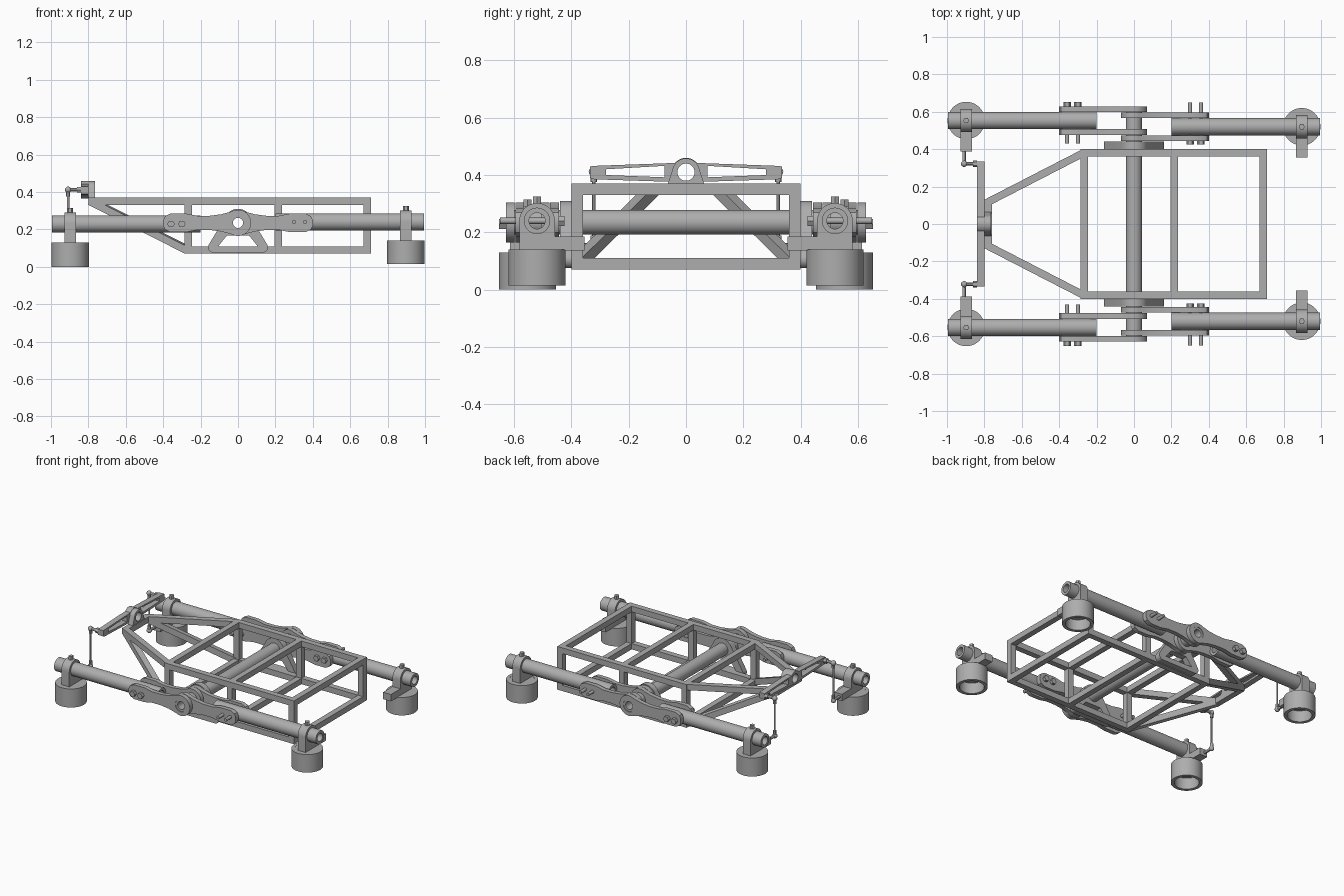
import bpy, bmesh, math
from mathutils import Matrix, Vector

if "Cube" in bpy.data.objects:
    bpy.data.objects.remove(bpy.data.objects["Cube"])

grey = bpy.data.materials.new("plain_grey")
grey.use_nodes = True
grey.diffuse_color = (0.42, 0.42, 0.42, 1)
grey.node_tree.nodes["Principled BSDF"].inputs["Base Color"].default_value = (0.42, 0.42, 0.42, 1)
parts = []


def add(name, mesh):
    ob = bpy.data.objects.new(name, mesh)
    mesh.materials.clear()
    mesh.materials.append(grey)
    bpy.context.collection.objects.link(ob)
    parts.append(ob)
    return ob


def arc(r, a=0, b=360, n=32, cx=0, cy=0):
    """Points on an arc in degrees; a full circle leaves out the repeated end."""
    steps = n if b - a == 360 else n + 1
    angles = [math.radians(a + (b - a) * i / n) for i in range(steps)]
    return [(cx + r * math.cos(t), cy + r * math.sin(t)) for t in angles]


BASES = {"x": ((0, 1, 0), (0, 0, 1), (1, 0, 0)),
         "y": ((1, 0, 0), (0, 0, 1), (0, -1, 0)),
         "z": ((1, 0, 0), (0, 1, 0), (0, 0, 1))}


def prism(name, axis, centre, length, outline, *holes):
    """Extrude a flat outline with holes along an axis, centred on a point."""
    curve = bpy.data.curves.new(name, "CURVE")
    curve.dimensions = "2D"
    curve.fill_mode = "BOTH"
    curve.extrude = length / 2
    for loop in (outline, *holes):
        spline = curve.splines.new("POLY")
        spline.points.add(len(loop) - 1)
        for point, (u, v) in zip(spline.points, loop):
            point.co = (u, v, 0, 1)
        spline.use_cyclic_u = True
    temp = bpy.data.objects.new(name, curve)
    bpy.context.collection.objects.link(temp)
    graph = bpy.context.evaluated_depsgraph_get()
    mesh = bpy.data.meshes.new_from_object(temp.evaluated_get(graph))
    bpy.data.objects.remove(temp)
    bm = bmesh.new()
    bm.from_mesh(mesh)
    bmesh.ops.remove_doubles(bm, verts=bm.verts, dist=1e-5)
    turn = Matrix(BASES[axis]).transposed().to_4x4()
    bm.transform(Matrix.Translation(centre) @ turn)
    bmesh.ops.recalc_face_normals(bm, faces=bm.faces)
    bm.to_mesh(mesh)
    bm.free()
    return add(name, mesh)


def rod(name, axis, start, end, centre, r, bore=0, n=32):
    """Round bar or tube between two positions on an axis."""
    pos = Vector(centre)
    pos["xyz".index(axis)] = (start + end) / 2
    holes = [arc(bore, n=n)] if bore else []
    return prism(name, axis, pos, abs(end - start), arc(r, n=n), *holes)


def bar(name, p, q, w=0.04):
    """Square bar between two points."""
    p, q = Vector(p), Vector(q)
    bm = bmesh.new()
    bmesh.ops.create_cube(bm, size=1)
    turn = (q - p).to_track_quat("X", "Z").to_matrix().to_4x4()
    bm.transform(Matrix.Translation((p + q) / 2) @ turn @ Matrix.Diagonal(((q - p).length, w, w, 1)))
    mesh = bpy.data.meshes.new(name)
    bm.to_mesh(mesh)
    bm.free()
    return add(name, mesh)


def ball(name, centre, r):
    bm = bmesh.new()
    bmesh.ops.create_uvsphere(bm, u_segments=16, v_segments=10, radius=r)
    bm.transform(Matrix.Translation(centre))
    mesh = bpy.data.meshes.new(name)
    bm.to_mesh(mesh)
    bm.free()
    return add(name, mesh)


LOW, HIGH, HUB = 0.09, 0.35, 0.235
STATIONS = (-0.265, 0.215, 0.69)

# Chassis frame
for z in (LOW, HIGH):
    for x in STATIONS:
        bar("frame_crossbar", (x, -0.4, z), (x, 0.4, z))
for s in (-1, 1):
    for z in (LOW, HIGH):
        bar("frame_rail", (-0.285, s * 0.38, z), (0.71, s * 0.38, z))
    for x in STATIONS:
        bar("frame_post", (x, s * 0.38, LOW), (x, s * 0.38, HIGH))
    for z, name in ((HIGH, "nose_rail"), (LOW, "nose_strut")):
        bar(name, (-0.27, s * 0.38, z), (-0.785, s * 0.115, HIGH))
bar("nose_crossbar", (-0.78, -0.13, HIGH), (-0.78, 0.13, HIGH))

# Main axle tube
rod("axle", "y", -0.625, 0.625, (0, 0, HUB), 0.043, 0.027, 40)

# Balance beam at the nose with its mount
beam = [(-0.335, 0.02), (-0.32, 0.022)] + arc(0.05, 140, 40, 14) + [(0.32, 0.022), (0.335, 0.02),
        (0.335, -0.02), (0.32, -0.025)] + arc(0.045, -50, -130, 10) + [(-0.32, -0.025), (-0.335, -0.02)]
slots = [[(s * 0.075, -0.018), (s * 0.28, -0.01), (s * 0.28, 0.01), (s * 0.075, 0.022)] for s in (-1, 1)]
prism("balance_beam", "x", (-0.82, 0, 0.41), 0.04, beam, arc(0.03), *slots)
mount = [(-0.065, -0.045), (0.065, -0.045)] + arc(0.048, 10, 170, 20)
prism("beam_mount", "x", (-0.782, 0, 0.41), 0.036, mount, arc(0.03))

# Side plate shapes, drawn for the front arm and mirrored for the rear one
cheek = arc(0.07, -120, 120, 28) + [(-0.09, 0.046), (-0.15, 0.038), (-0.22, 0.038), (-0.28, 0.05),
        (-0.36, 0.05), (-0.39, 0.035), (-0.4, 0.015), (-0.4, -0.015), (-0.39, -0.035), (-0.36, -0.05),
        (-0.28, -0.05), (-0.22, -0.038), (-0.15, -0.038), (-0.09, -0.046)]
bracket = arc(0.075, 25, 155, 20) + arc(0.03, 160, 270, 8, -0.13, -0.13) + arc(0.03, -90, 20, 8, 0.13, -0.13)
opening = [(-0.105, -0.125), (0.105, -0.125), (0.06, -0.068), (-0.06, -0.068)]

for s in (-1, 1):
    # Axle bearing bracket
    prism("axle_bracket", "y", (0, s * 0.42, HUB), 0.04, bracket, arc(0.042), opening)

    # d is -1 for the front arm and 1 for the rear arm
    for d, y, z, label in ((-1, 0.553, 0.229, "front"), (1, 0.52, 0.24, "rear")):
        y_arm = s * y
        rod(label + "_arm_tube", "x", d * 0.2, d * 0.995, (0, y_arm, z), 0.046, 0.028, 40)
        shape = [(-d * u, v) for u, v in cheek]
        for off in (-0.061, 0.061):
            prism(label + "_arm_plate", "y", (0, s * (y + off), HUB), 0.03, shape, arc(0.042))

        # Arm bolts with hexagonal heads
        for bx in (0.3, 0.358):
            c = (d * bx, 0, z)
            rod(label + "_arm_bolt", "y", s * 0.43, s * 0.65, c, 0.011, n=16)
            head, tail = (0.628, 0.652) if d < 0 else (0.425, 0.447)
            rod(label + "_bolt_head", "y", s * head, s * tail, c, 0.02, n=6)

        # Wheel clamp with an inward foot
        wx = d * 0.897
        clamp = arc(0.062, 0, 180, 24) + [(-0.062, -0.103), (0.165, -0.103), (0.165, -0.055), (0.062, -0.055)]
        clamp = [(-s * u, v) for u, v in clamp]
        prism(label + "_wheel_clamp", "x", (wx, y_arm, z), 0.06, clamp, arc(0.045))
        rod(label + "_clamp_bolt", "z", z + 0.05, z + 0.085, (wx, y_arm, 0), 0.016, n=6)

        # Cup-shaped wheel, open underneath
        base = z - 0.229 if d < 0 else 0.015
        top = z - 0.1
        rod(label + "_wheel_wall", "z", base, top, (wx, y_arm, 0), 0.1, 0.078, 48)
        rod(label + "_wheel_cap", "z", top - 0.05, top - 0.0005, (wx, y_arm, 0), 0.079, n=48)

    # Link from the balance beam to the front arm
    ly, lx, zl, zh = s * 0.322, -0.908, 0.152, 0.412
    rod("link_rod", "z", zl, zh, (lx, ly, 0), 0.006, n=12)
    rod("upper_link_stud", "x", lx, -0.8, (0, ly, zh), 0.01, n=12)
    rod("lower_link_stud", "y", ly, s * 0.4, (lx, 0, zl), 0.01, n=12)
    for zz, step in ((zl, 0.012), (zh, -0.012)):
        ball("link_joint", (lx, ly, zz), 0.017)
        rod("link_collar", "z", zz, zz + 3 * step, (lx, ly, 0), 0.011, n=12)
    rod("stud_nut", "x", -0.862, -0.84, (0, ly, zh), 0.018, n=6)

bpy.ops.object.select_all(action="DESELECT")
for ob in parts:
    ob.select_set(True)
bpy.context.view_layer.objects.active = parts[0]
bpy.ops.object.shade_smooth_by_angle(angle=math.radians(30))
